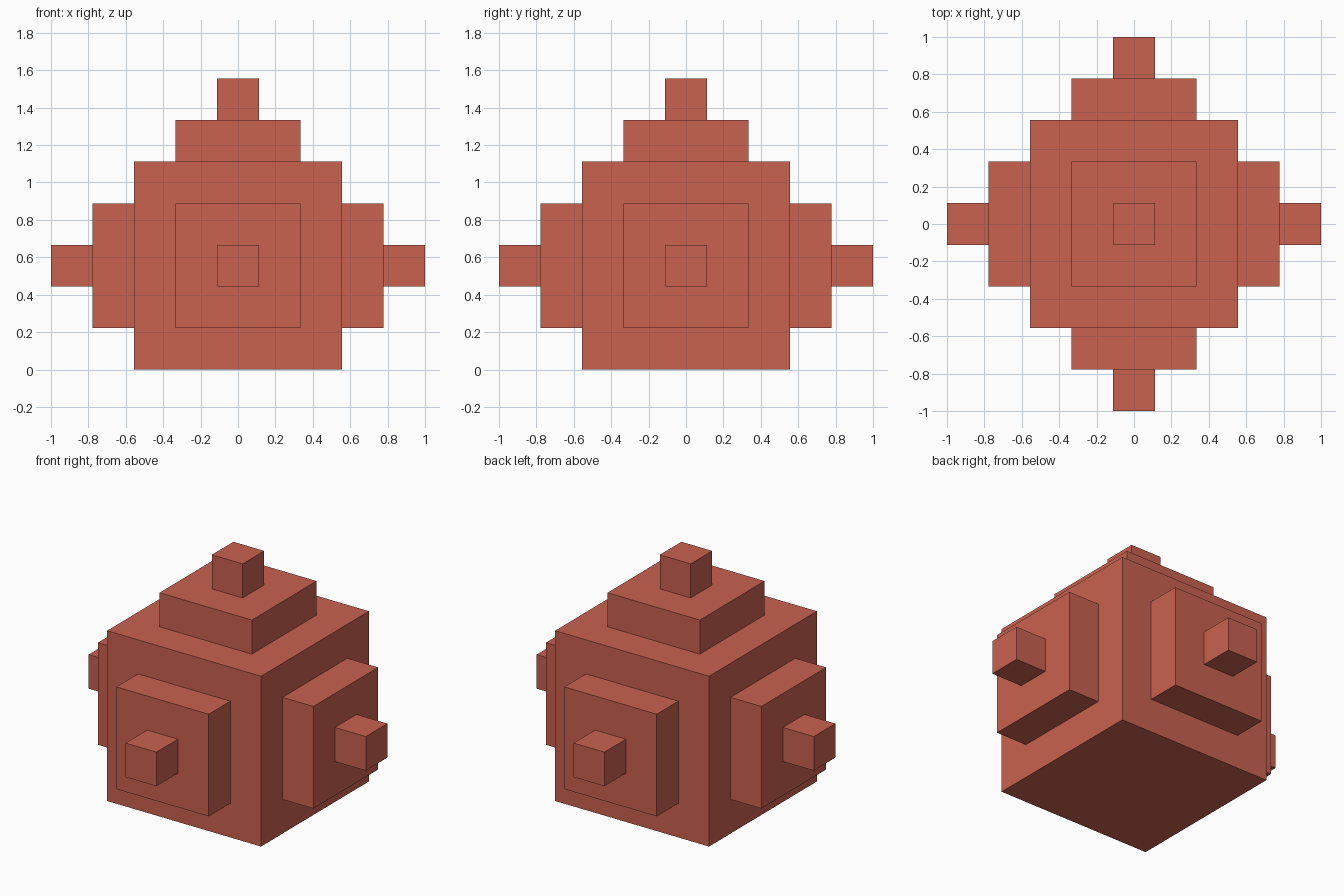
import bpy
from mathutils import Vector

if "Cube" in bpy.data.objects:
    bpy.data.objects.remove(bpy.data.objects["Cube"])

U = 1 / 9                          # the model sits on a grid of ninths
CENTRE = Vector((0, 0, 5 * U))     # centre of the main cube

brick_red = bpy.data.materials.new("brick red")
brick_red.diffuse_color = (0.584, 0.122, 0.078, 1)
brick_red.use_nodes = True
brick_red.node_tree.nodes["Principled BSDF"].inputs["Base Color"].default_value = brick_red.diffuse_color


def box(name, centre, size):
    bpy.ops.mesh.primitive_cube_add(size=1, location=centre)
    obj = bpy.context.object
    obj.name = name
    obj.scale = size
    bpy.ops.object.transform_apply(location=False, rotation=False, scale=True)
    obj.data.materials.append(brick_red)
    return obj


def boss(name, direction, base, width):
    """Square block two units thick, standing 'base' units out from the centre."""
    d = Vector(direction)
    size = [2 * U if abs(c) > 0.5 else width * U for c in d]
    return box(name, CENTRE + d * (base + 1) * U, size)


# Main cube
box("body", CENTRE, (10 * U,) * 3)

# Stepped plate and stud on every side except the base
sides = {
    "front": (0, -1, 0),
    "back": (0, 1, 0),
    "left": (-1, 0, 0),
    "right": (1, 0, 0),
    "top": (0, 0, 1),
}
for side, direction in sides.items():
    boss(side + "_plate", direction, 5, 6)
    boss(side + "_stud", direction, 7, 2)
